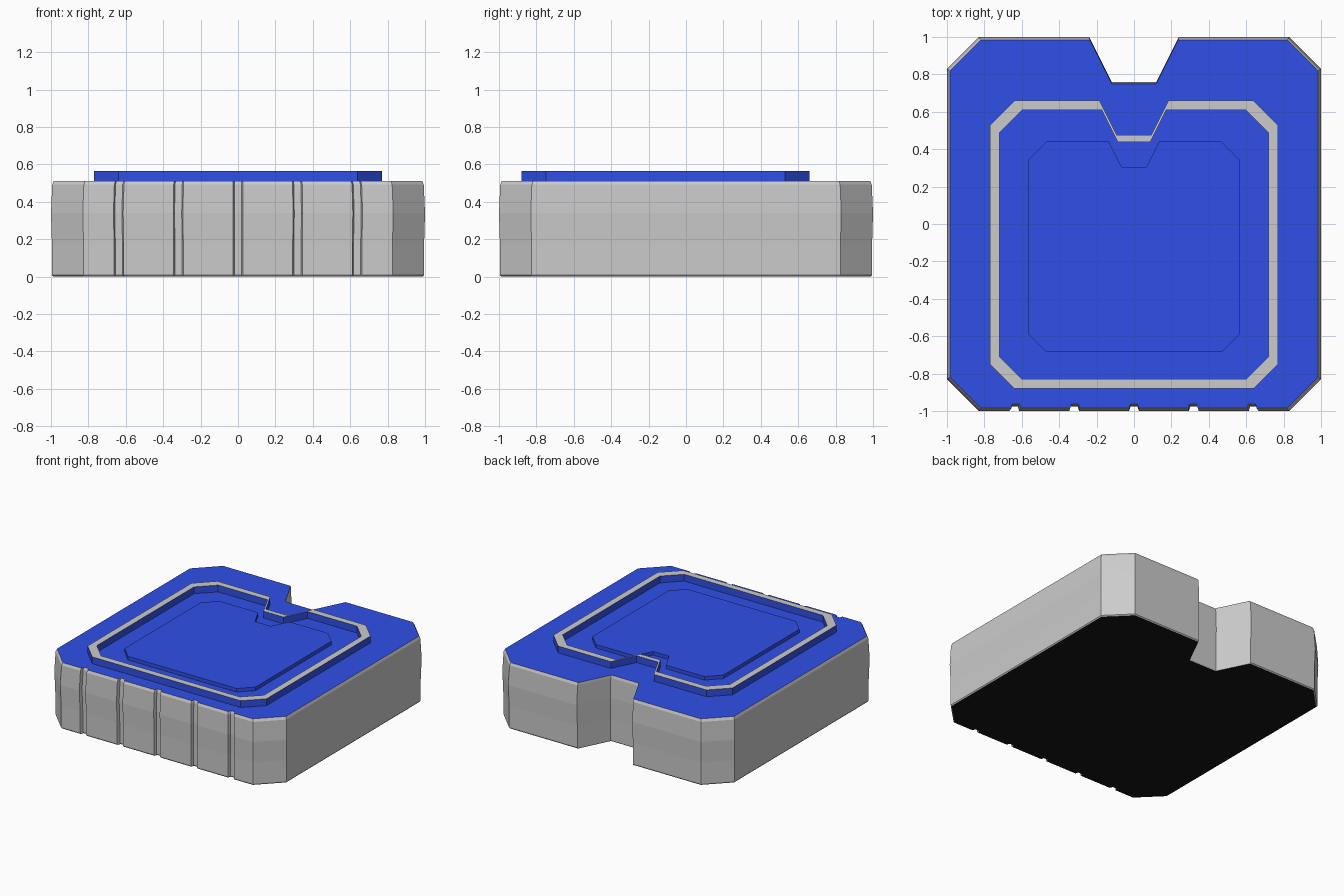
import bpy, bmesh

if "Cube" in bpy.data.objects:
    bpy.data.objects.remove(bpy.data.objects["Cube"])


def material(name, color):
    m = bpy.data.materials.new(name)
    m.diffuse_color = color
    m.use_nodes = True
    m.node_tree.nodes["Principled BSDF"].inputs["Base Color"].default_value = m.diffuse_color
    return m


blue = material("blue_paint", (0.03, 0.08, 0.8, 1))
black = material("black_base", (0.008, 0.008, 0.008, 1))


def outline(grooves=False):
    """Chamfered square with a tapered notch at the back, counter-clockwise."""
    right = [(0.83, -1), (1, -0.83), (1, 0.83), (0.83, 1), (0.24, 1), (0.12, 0.76)]
    pts = right + [(-x, y) for x, y in reversed(right)]
    if grooves:
        for i in range(-2, 3):
            c = i * 0.32
            pts += [(c - 0.026, -1), (c - 0.019, -0.977),
                    (c + 0.019, -0.977), (c + 0.026, -1)]
    return pts


def loft(name, pts, layers, sides, bottom=None, top=None):
    """Join scaled outlines; layers are (scale, y offset, z). sides, bottom and
    top give material slots: 0 grey, 1 blue, 2 black. None leaves an end open."""
    bm = bmesh.new()
    loops = [[bm.verts.new((x * s, y * s + dy, z)) for x, y in pts]
             for s, dy, z in layers]
    n = len(pts)
    for lo, hi, slot in zip(loops, loops[1:], sides):
        for i in range(n):
            j = (i + 1) % n
            bm.faces.new((lo[i], lo[j], hi[j], hi[i])).material_index = slot
    if bottom is not None:
        bm.faces.new(loops[0][::-1]).material_index = bottom
    if top is not None:
        bm.faces.new(loops[-1]).material_index = top
    bm.normal_update()
    mesh = bpy.data.meshes.new(name)
    bm.to_mesh(mesh)
    bm.free()
    for m in (None, blue, black):
        mesh.materials.append(m)
    obj = bpy.data.objects.new(name, mesh)
    bpy.context.collection.objects.link(obj)
    return obj


# Main block: slightly bulging walls, bevelled rims, black underside, blue roof
loft("building_block", outline(True),
     [(0.988, 0, 0), (0.995, 0, 0.008), (0.995, 0, 0.178), (1.0, 0, 0.34),
      (0.993, 0, 0.492), (0.985, 0, 0.512)],
     [0] * 5, bottom=2, top=1)

# Raised parapet: blue walls with a grey top
loft("roof_rim", outline(),
     [(0.77, -0.11, 0.51), (0.77, -0.11, 0.565),
      (0.72, -0.11, 0.565), (0.72, -0.11, 0.51)],
     [1, 0, 1])

# Low panel inside the parapet
loft("roof_panel", outline(),
     [(0.563, -0.122, 0.51), (0.563, -0.122, 0.54)],
     [1], top=1)
